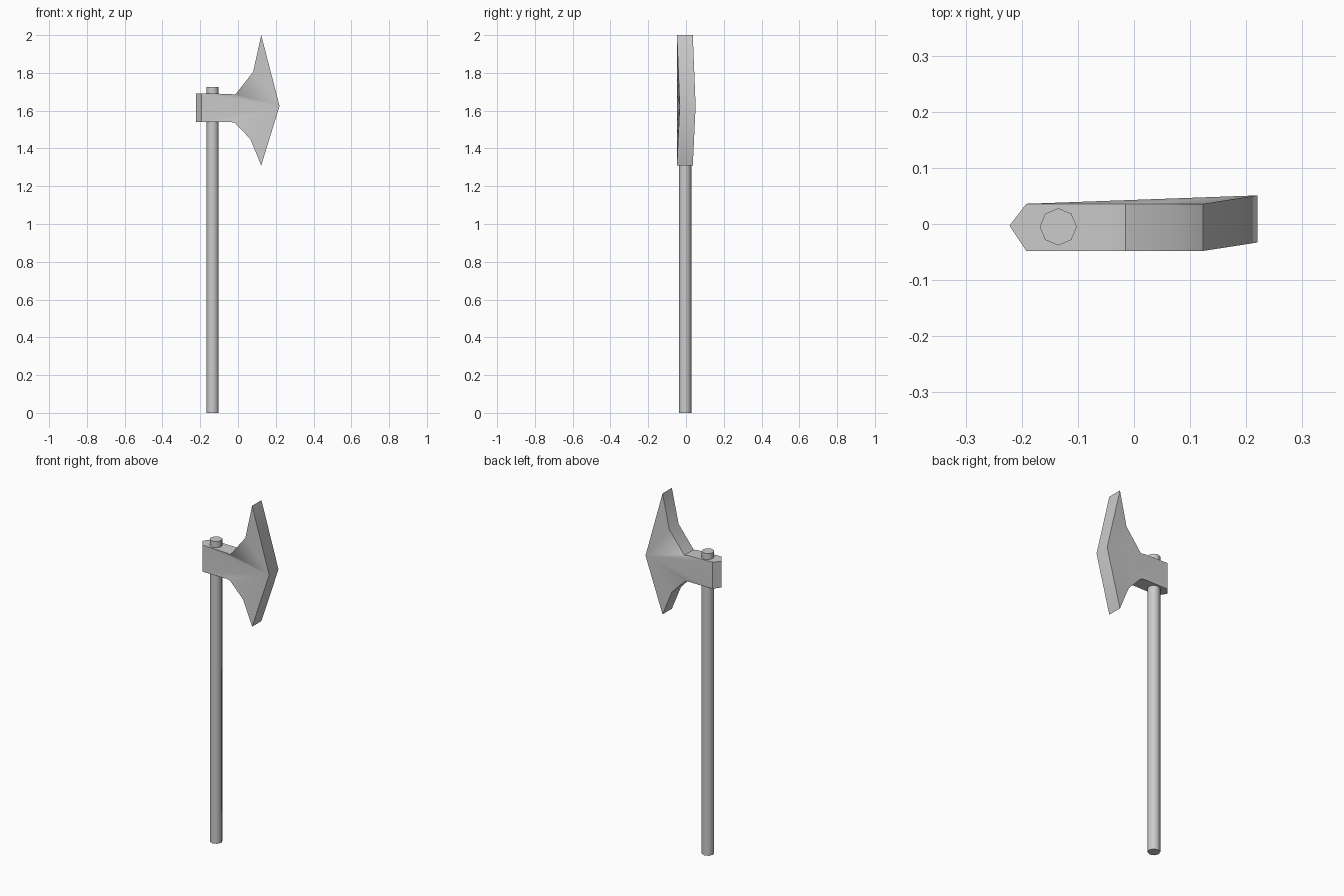
import bpy, bmesh, math

if "Cube" in bpy.data.objects:
    bpy.data.objects.remove(bpy.data.objects["Cube"])


def finish(obj, angle):
    bpy.ops.object.select_all(action='DESELECT')
    obj.select_set(True)
    bpy.context.view_layer.objects.active = obj
    bpy.ops.object.shade_smooth_by_angle(angle=math.radians(angle))


# Handle: eight-sided pole with fan caps
bpy.ops.mesh.primitive_cylinder_add(vertices=8, radius=0.033, depth=1.725,
                                    end_fill_type='TRIFAN',
                                    location=(-0.135, -0.005, 0.8625))
handle = bpy.context.object
handle.name = "handle"
finish(handle, 50)

# Axe head outline (x, z), starting at the nose of the cutting edge
outline = [(0.22, 1.625), (0.123, 2.0), (0.08, 1.805), (-0.015, 1.684),
           (-0.04, 1.688), (-0.192, 1.692), (-0.192, 1.54), (-0.035, 1.54),
           (-0.015, 1.534), (0.065, 1.45), (0.123, 1.31)]
n = len(outline)
bm = bmesh.new()


def side(y, nose_y):
    return [bm.verts.new((x, nose_y if i == 0 else y, z))
            for i, (x, z) in enumerate(outline)]


front = side(-0.048, -0.033)
back = side(0.036, 0.051)

# Broad faces fan out from the nose, which is bent slightly backwards
for i in range(1, n - 1):
    bm.faces.new((front[0], front[i], front[i + 1]))
    bm.faces.new((back[0], back[i + 1], back[i]))

# Rim, with a wedge-shaped butt in place of the flat end
BUTT = 5
for i in range(n):
    j = (i + 1) % n
    if i != BUTT:
        bm.faces.new((front[i], back[i], back[j], front[j]))
top = bm.verts.new((-0.222, -0.003, 1.69))
low = bm.verts.new((-0.222, -0.003, 1.541))
a, b = BUTT, BUTT + 1
bm.faces.new((front[a], top, low, front[b]))
bm.faces.new((top, back[a], back[b], low))
bm.faces.new((front[a], back[a], top))
bm.faces.new((front[b], low, back[b]))

bmesh.ops.recalc_face_normals(bm, faces=bm.faces)
mesh = bpy.data.meshes.new("axe_head")
bm.to_mesh(mesh)
bm.free()
head = bpy.data.objects.new("axe_head", mesh)
bpy.context.collection.objects.link(head)
finish(head, 50)
